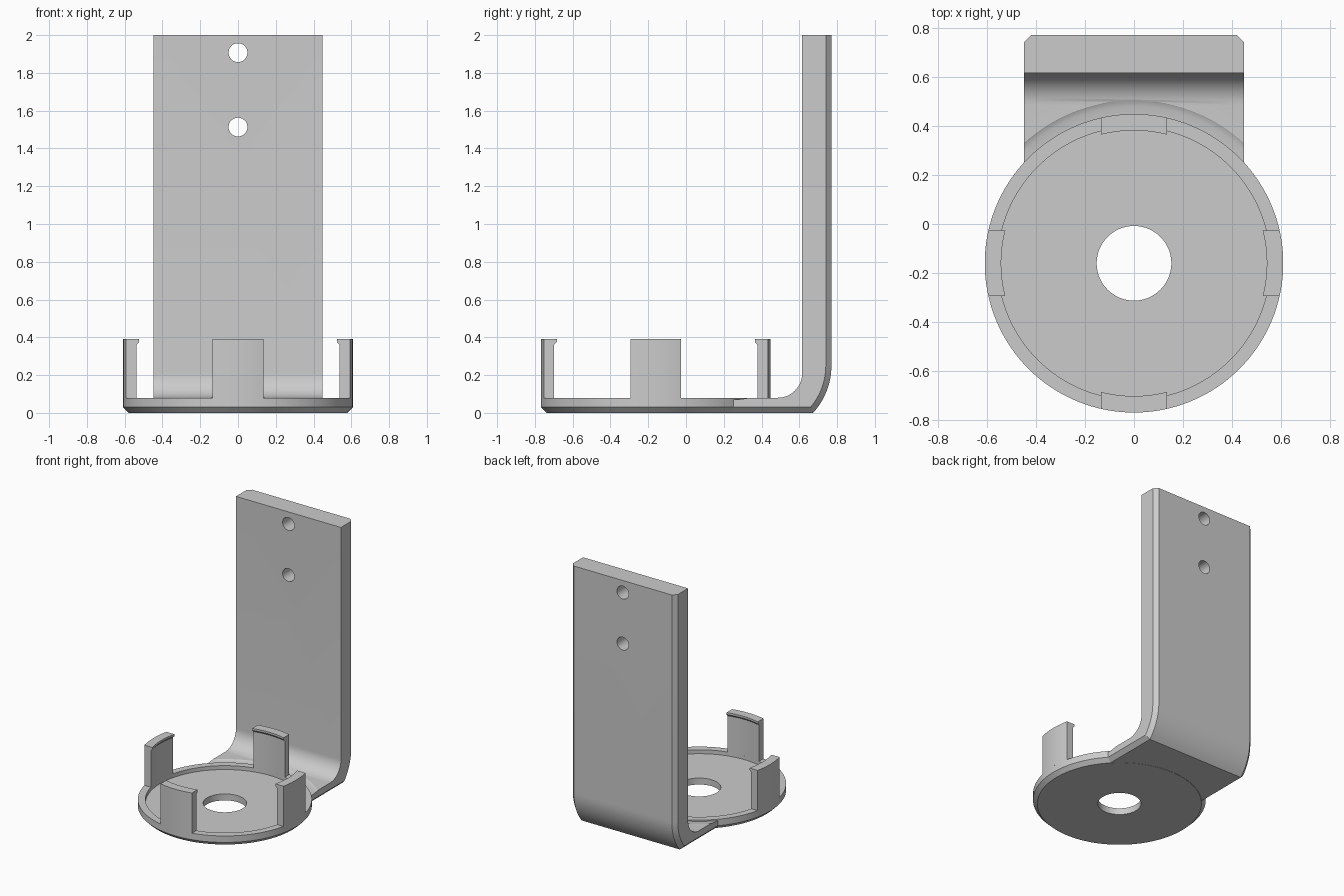
import bpy, bmesh
from math import sin, cos, asin, pi, sqrt
from mathutils import Matrix

cube = bpy.data.objects.get("Cube")
if cube:
    bpy.data.objects.remove(cube, do_unlink=True)

grey = bpy.data.materials.new("plain_grey")
grey.use_nodes = True
GREY = (0.6, 0.6, 0.6, 1)
grey.diffuse_color = GREY
grey.node_tree.nodes["Principled BSDF"].inputs["Base Color"].default_value = GREY

DISC_Y, DISC_R, WALL_R, RIM_Z = -0.16, 0.608, 0.555, 0.08


def loft(name, sections, closed=False):
    """Skin a row of matching closed sections, capping the ends if open."""
    bm = bmesh.new()
    rings = [[bm.verts.new(p) for p in s] for s in sections]
    pairs = list(zip(rings, rings[1:]))
    if closed:
        pairs.append((rings[-1], rings[0]))
    else:
        bm.faces.new(rings[0])
        bm.faces.new(rings[-1])
    n = len(rings[0])
    for a, b in pairs:
        for i in range(n):
            j = (i + 1) % n
            bm.faces.new((a[i], a[j], b[j], b[i]))
    bmesh.ops.recalc_face_normals(bm, faces=bm.faces)
    mesh = bpy.data.meshes.new(name)
    bm.to_mesh(mesh)
    bm.free()
    obj = bpy.data.objects.new(name, mesh)
    bpy.context.collection.objects.link(obj)
    mesh.materials.append(grey)
    return obj


def lathe(name, profile, steps=128):
    """Turn an (r, z) profile about the disc axis."""
    angles = [2 * pi * k / steps for k in range(steps)]
    return loft(name, [[(r * cos(a), DISC_Y + r * sin(a), z) for r, z in profile]
                       for a in angles], closed=True)


def smooth(obj):
    bpy.ops.object.select_all(action='DESELECT')
    obj.select_set(True)
    bpy.context.view_layer.objects.active = obj
    bpy.ops.object.shade_smooth_by_angle(angle=0.45)


def cut(obj, cutter):
    mod = obj.modifiers.new("cut", 'BOOLEAN')
    mod.operation, mod.solver, mod.object = 'DIFFERENCE', 'EXACT', cutter
    bpy.context.view_layer.objects.active = obj
    bpy.ops.object.modifier_apply(modifier=mod.name)
    bpy.data.objects.remove(cutter, do_unlink=True)


# Round tray with raised rim, chamfered underside and centre hole
disc = lathe("base_disc", [(0.152, 0), (0.578, 0), (DISC_R, 0.03), (DISC_R, RIM_Z),
                           (WALL_R, RIM_Z), (WALL_R, 0.05), (0.152, 0.05)])
smooth(disc)

# Four upright clips with a small inner lip
clip_profile = [(DISC_R, RIM_Z), (DISC_R, 0.39), (0.541, 0.39), (0.541, 0.375),
                (WALL_R, 0.36), (WALL_R, RIM_Z)]
xs = [0.134 * (k / 8 - 1) for k in range(17)]
for k, side in enumerate(("back", "right", "front", "left")):
    clip = loft(side + "_clip", [[(x, sqrt(r * r - x * x), z) for r, z in clip_profile]
                                 for x in xs])
    clip.data.transform(Matrix.Translation((0, DISC_Y, 0)) @ Matrix.Rotation(k * pi / 2, 4, 'Z'))
    smooth(clip)


# Bent arm: constant section, with its outer face inset at the sides as a chamfer
def arm_section(x, inset):
    back, bend_z, bend_r, inner_r, steps = 0.77, 0.25, 0.37, 0.13, 14
    r = bend_r - inset
    start = asin((bend_z - inset) / r)
    pts = [(0.1, RIM_Z), (0.1, inset)]
    for k in range(steps + 1):
        a = -start * (1 - k / steps)
        pts.append((back - bend_r + r * cos(a), bend_z + r * sin(a)))
    pts += [(back - inset, 2), (0.615, 2)]
    for k in range(steps + 1):
        a = -pi / 2 * k / steps
        pts.append((0.615 - inner_r + inner_r * cos(a), RIM_Z + inner_r + inner_r * sin(a)))
    return [(x, y, z) for y, z in pts]


W, C = 0.448, 0.03
arm = loft("bent_arm", [arm_section(-W, C), arm_section(C - W, 0),
                        arm_section(W - C, 0), arm_section(W, C)])

# Clearance for the tray and the shallow hollow around it
cut(arm, lathe("tray_cutter", [(0.05, -0.1), (0.58, -0.1), (0.58, 0.068), (DISC_R, 0.07),
                               (0.64, 0.073), (0.66, 0.078), (0.67, 0.084), (0.67, 0.1),
                               (0.05, 0.1)]))
# Two screw holes near the top
for z in (1.513, 1.907):
    ring = [2 * pi * k / 40 for k in range(40)]
    cut(arm, loft("hole_cutter", [[(0.05 * cos(a), y, z + 0.05 * sin(a)) for a in ring]
                                  for y in (0.4, 1)]))
smooth(arm)
